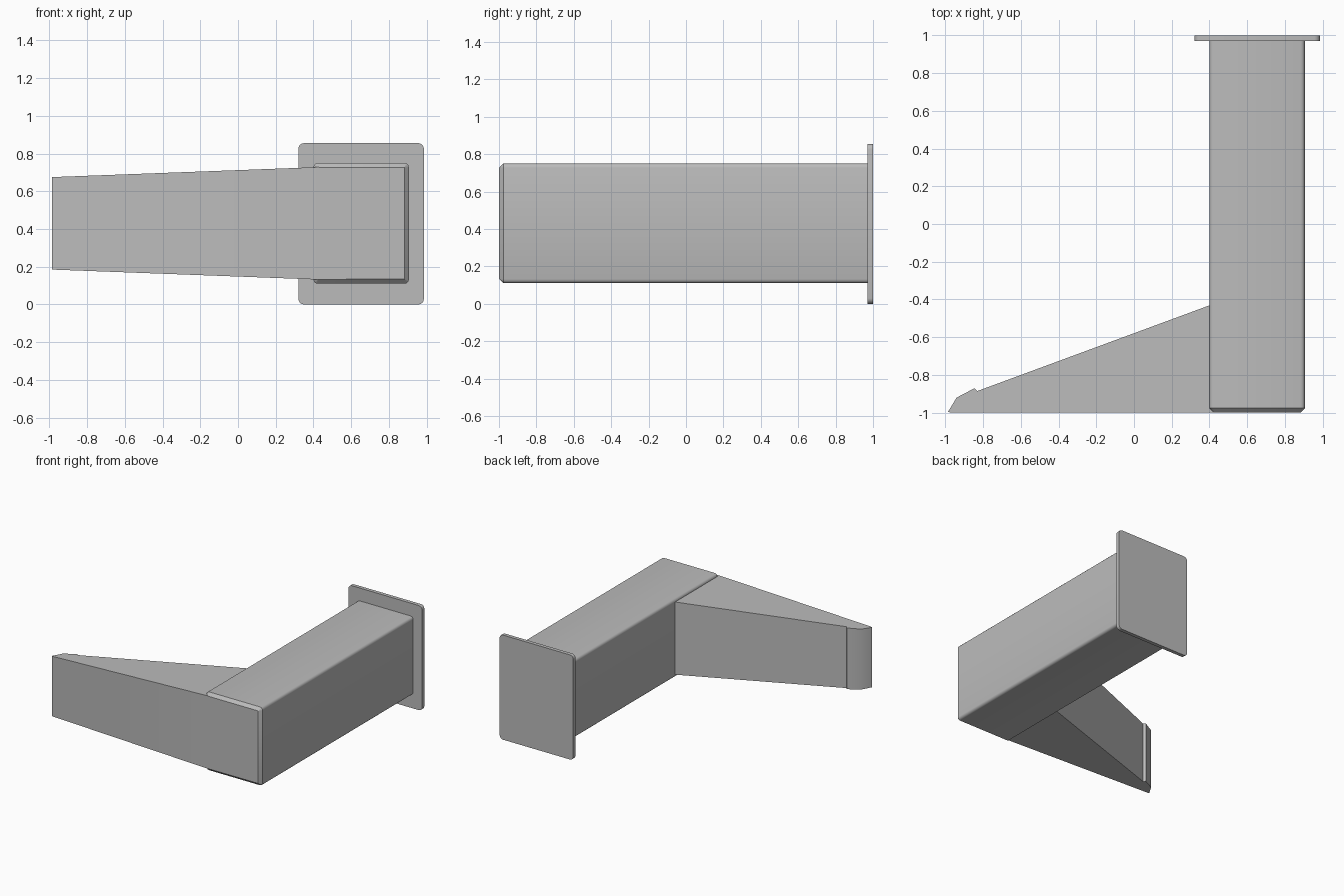
import bpy, bmesh

cube = bpy.data.objects.get("Cube")
if cube:
    bpy.data.objects.remove(cube)

metal = bpy.data.materials.new("satin_grey_metal")
metal.use_nodes = True
GREY = (0.5, 0.5, 0.5, 1)
metal.diffuse_color = GREY
metal.node_tree.nodes["Principled BSDF"].inputs["Base Color"].default_value = GREY


def finish(bm, name):
    """Turn a bmesh into a named, shaded object."""
    bmesh.ops.recalc_face_normals(bm, faces=bm.faces)
    mesh = bpy.data.meshes.new(name)
    bm.to_mesh(mesh)
    bm.free()
    mesh.materials.append(metal)
    obj = bpy.data.objects.new(name, mesh)
    bpy.context.collection.objects.link(obj)
    bpy.ops.object.select_all(action='DESELECT')
    obj.select_set(True)
    bpy.context.view_layer.objects.active = obj
    bpy.ops.object.shade_smooth_by_angle(angle=0.6)
    return obj


def rounded_box(name, x, y, z, radius, segments, chamfer=0):
    """Box along y with rounded long edges and an optional front chamfer."""
    bm = bmesh.new()
    bmesh.ops.create_cube(bm, size=1)
    for v in bm.verts:
        for i, (low, high) in enumerate((x, y, z)):
            v.co[i] = high if v.co[i] > 0 else low
    long_edges = [e for e in bm.edges if abs(e.verts[0].co.y - e.verts[1].co.y) > 0.01]
    bmesh.ops.bevel(bm, geom=long_edges, offset=radius, segments=segments,
                    profile=0.5, affect='EDGES')
    if chamfer:
        front = [e for e in bm.edges if all(abs(v.co.y - y[0]) < 1e-4 for v in e.verts)]
        bmesh.ops.bevel(bm, geom=front, offset=chamfer, segments=1, affect='EDGES')
    return finish(bm, name)


# Wall plate and neck
rounded_box("mounting_plate", (0.32, 0.985), (0.97, 1.0), (0, 0.855), 0.03, 4)
rounded_box("neck", (0.40, 0.905), (-1.0, 0.98), (0.11, 0.75), 0.022, 3, chamfer=0.024)

# Tapered lever: plan outline with the height narrowing towards the tip
outline = [(0.43, -1.0), (0.43, -0.42), (-0.83, -0.885), (-0.845, -0.87),
           (-0.94, -0.92), (-0.985, -0.995), (-0.972, -1.0)]
bm = bmesh.new()
rings = []
for side in (-1, 1):
    ring = []
    for x, y in outline:
        t = (x + 0.985) / 1.415
        half = 0.245 + 0.053 * t
        ring.append(bm.verts.new((x, y, 0.43 + side * half)))
    bm.faces.new(ring)
    rings.append(ring)
for i in range(len(outline)):
    j = (i + 1) % len(outline)
    bm.faces.new((rings[0][i], rings[0][j], rings[1][j], rings[1][i]))
finish(bm, "lever")
